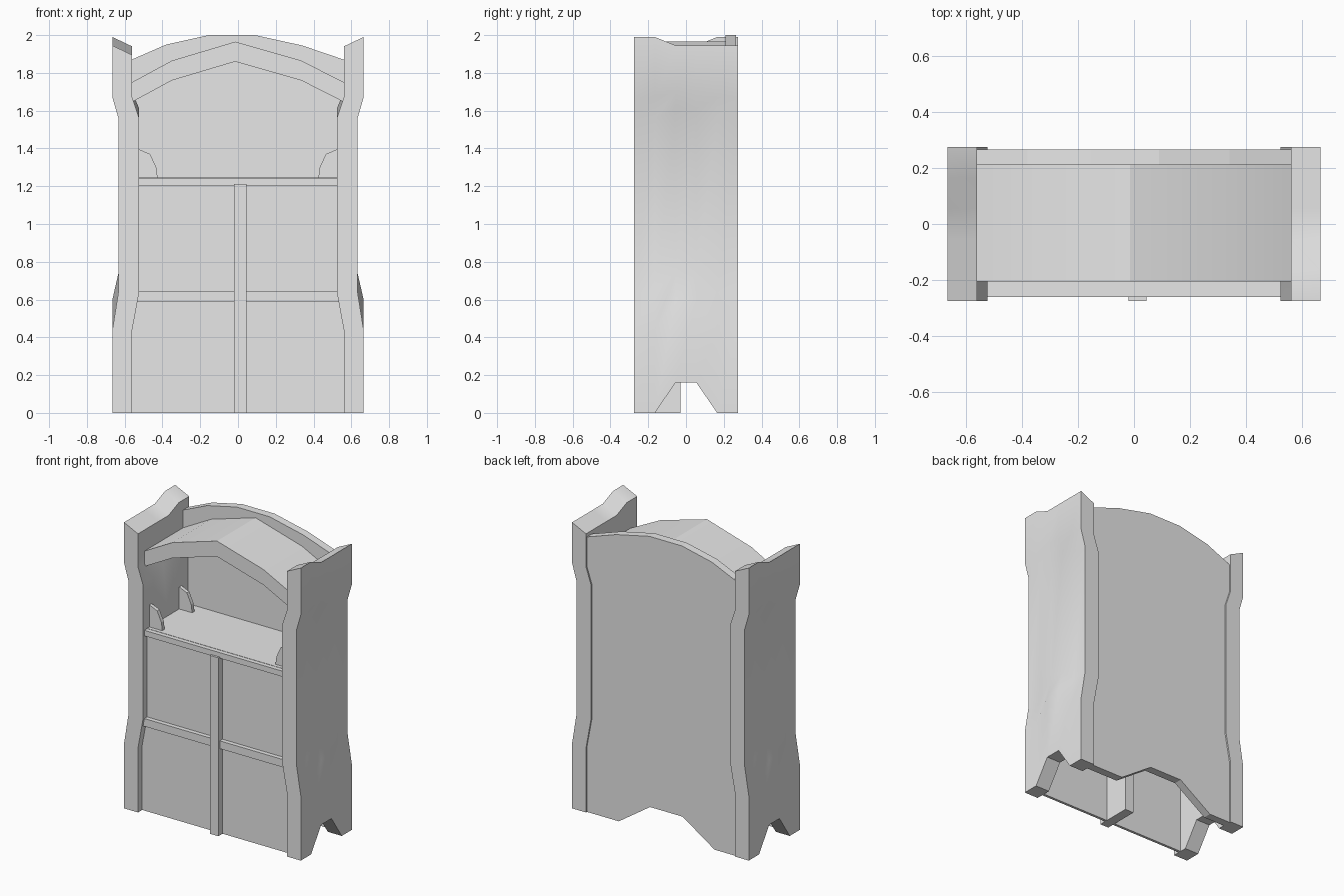
import bpy
import bmesh
from math import radians

if "Cube" in bpy.data.objects:
    bpy.data.objects.remove(bpy.data.objects["Cube"], do_unlink=True)

GREY = (0.8, 0.8, 0.8, 1.0)
mat = bpy.data.materials.new("plain_grey")
mat.use_nodes = True
mat.diffuse_color = GREY
mat.node_tree.nodes["Principled BSDF"].inputs["Base Color"].default_value = GREY


def finish(name, bm, smooth=False):
    bmesh.ops.recalc_face_normals(bm, faces=bm.faces)
    mesh = bpy.data.meshes.new(name)
    bm.to_mesh(mesh)
    bm.free()
    mesh.materials.append(mat)
    obj = bpy.data.objects.new(name, mesh)
    bpy.context.collection.objects.link(obj)
    if smooth:
        bpy.ops.object.select_all(action="DESELECT")
        obj.select_set(True)
        bpy.context.view_layer.objects.active = obj
        bpy.ops.object.shade_smooth_by_angle(angle=radians(30))
    return obj


def extrude_profile(name, points, y0, y1, smooth=False):
    """Extrude an outline in the x-z plane from y0 to y1."""
    bm = bmesh.new()
    front = [bm.verts.new((x, y0, z)) for x, z in points]
    back = [bm.verts.new((x, y1, z)) for x, z in points]
    bm.faces.new(front)
    bm.faces.new(back[::-1])
    for i in range(len(points)):
        j = (i + 1) % len(points)
        bm.faces.new((front[i], front[j], back[j], back[i]))
    return finish(name, bm, smooth)


def box(name, x0, x1, y0, y1, z0, z1):
    return extrude_profile(name, [(x0, z0), (x1, z0), (x1, z1), (x0, z1)], y0, y1)


# Side panels: flared top and bottom, arched foot notch, stepped top edge
COLUMNS = (-0.275, -0.165, -0.055, 0.055, 0.165, 0.275)
# outer x, inner x, height at the ends, height in the middle
LEVELS = ((0.665, 0.56, 0, 0.16), (0.665, 0.56, 0.44, 0.60),
          (0.633, 0.523, 0.64, 0.74), (0.633, 0.523, 1.56, 1.61),
          (0.665, 0.56, 1.67, 1.70))


def side_panel(name, side):
    bm = bmesh.new()
    outer, inner = [], []
    for y in COLUMNS:
        middle = abs(y) < 0.1
        o = [bm.verts.new((side * xo, side * y, zm if middle else ze))
             for xo, xi, ze, zm in LEVELS]
        i = [bm.verts.new((side * xi, side * y, zm if middle else ze))
             for xo, xi, ze, zm in LEVELS]
        top = 1.99 if y < -0.1 else 1.945
        o.append(bm.verts.new((side * 0.665, side * y, top)))
        i.append(bm.verts.new((side * 0.56, side * y, top - 0.05)))
        outer.append(o)
        inner.append(i)
    last = len(LEVELS)
    for a in range(len(COLUMNS) - 1):
        for grid in (outer, inner):
            for k in range(last):
                bm.faces.new((grid[a][k], grid[a + 1][k],
                              grid[a + 1][k + 1], grid[a][k + 1]))
        for k in (0, last):
            bm.faces.new((outer[a][k], outer[a + 1][k],
                          inner[a + 1][k], inner[a][k]))
    for a in (0, -1):
        for k in range(last):
            bm.faces.new((outer[a][k], outer[a][k + 1],
                          inner[a][k + 1], inner[a][k]))
    finish(name, bm, True)


side_panel("left_side_panel", 1)
side_panel("right_side_panel", -1)

# Back panel with arched top and notched bottom
extrude_profile("back_panel", [
    (-0.575, 0), (-0.40, 0), (-0.16, 0.16), (0.085, 0.16), (0.32, 0), (0.575, 0),
    (0.575, 1.865), (0.34, 1.945), (0.09, 2.0), (-0.155, 2.0), (-0.38, 1.95),
    (-0.575, 1.865)], 0.21, 0.265)

# Bent roof slab
ridge = [(-0.575, 1.743), (-0.35, 1.865), (-0.015, 1.965), (0.335, 1.865), (0.575, 1.743)]
under = [(x, z - 0.105) for x, z in reversed(ridge)]
extrude_profile("roof", ridge + under, -0.205, 0.215, True)

# Counter, front board, rails and centre post
box("counter", -0.55, 0.55, -0.23, 0.215, 1.205, 1.245)
box("front_board", -0.57, 0.57, -0.23, -0.212, 0, 1.22)
box("upper_rail", -0.55, 0.55, -0.26, -0.23, 1.205, 1.243)
box("lower_rail", -0.55, 0.55, -0.26, -0.23, 0.59, 0.643)
box("centre_post", -0.02, 0.045, -0.275, -0.03, 0, 1.213)

# Curved brackets standing on the counter
BRACKET = ((0.54, 1.24), (0.425, 1.24), (0.433, 1.30), (0.465, 1.37), (0.54, 1.402))
for side, label in ((1, "left"), (-1, "right")):
    for y, place in ((-0.205, "front"), (0.115, "rear")):
        extrude_profile(f"{label}_{place}_bracket",
                        [(side * x, z) for x, z in BRACKET], y, y + 0.025)
